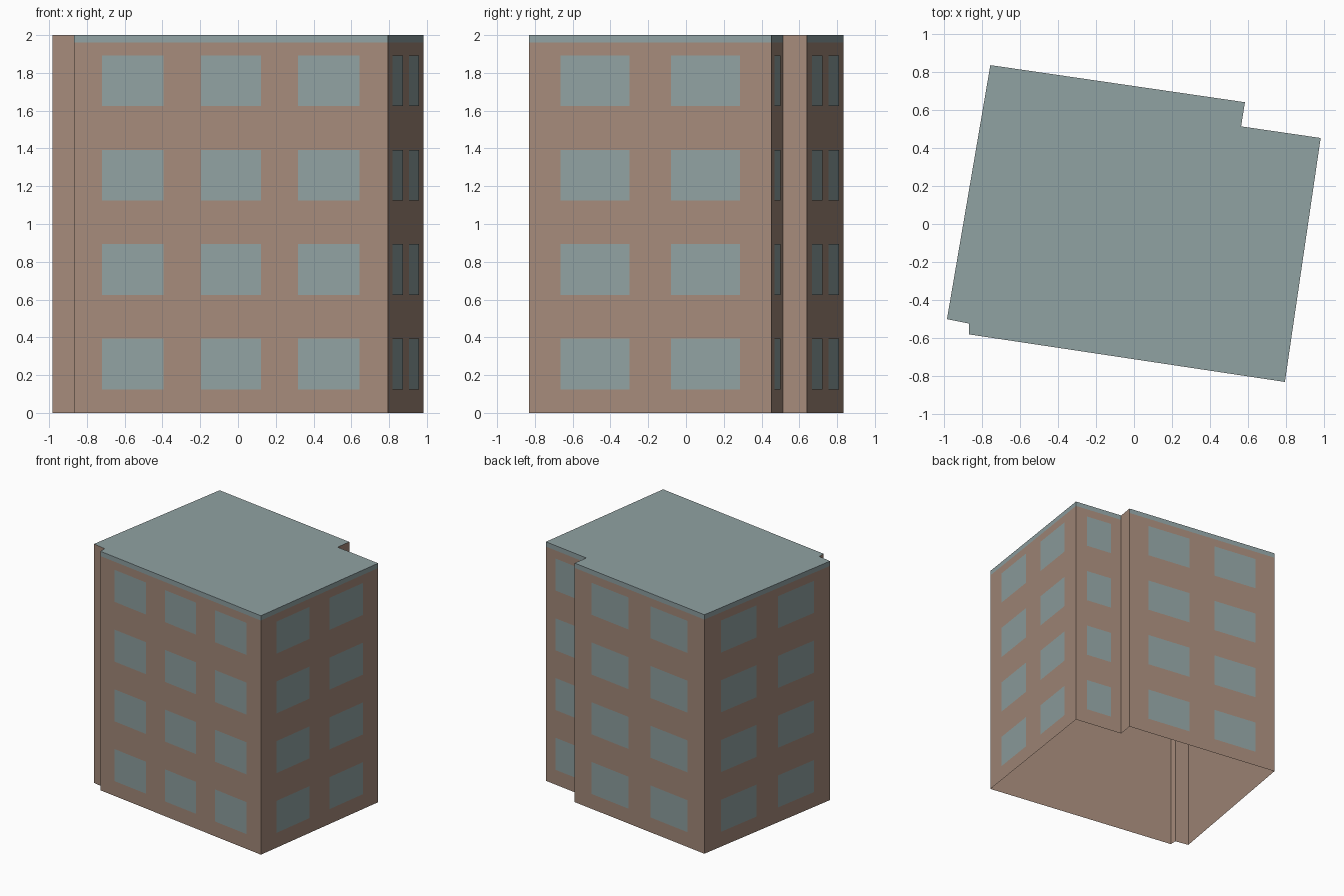
import bpy
import bmesh
from mathutils import Vector

cube = bpy.data.objects.get("Cube")
if cube:
    bpy.data.objects.remove(cube, do_unlink=True)


def make_material(name, rgb):
    mat = bpy.data.materials.new(name)
    mat.use_nodes = True
    mat.diffuse_color = (*rgb, 1)
    mat.node_tree.nodes["Principled BSDF"].inputs["Base Color"].default_value = (*rgb, 1)
    return mat


WALL = make_material("brown wall", (0.375, 0.255, 0.195))
ROOF = make_material("blue grey roof", (0.28, 0.36, 0.365))
GLASS = make_material("grey green glass", (0.28, 0.36, 0.36))

# Footprint, counter-clockwise
CORNERS = [Vector(p) for p in [(-0.983, -0.50), (-0.868, -0.523), (-0.868, -0.58), (0.793, -0.83),
                               (0.981, 0.452), (0.563, 0.513), (0.583, 0.64), (-0.755, 0.835)]]
TOP, BAND = 2.0, 1.96

# Wall index -> window spans as fractions along that wall
PAIR = [(0.13, 0.415), (0.585, 0.87)]
WINDOWS = {2: [(0.09, 0.286), (0.404, 0.596), (0.714, 0.91)],
           3: PAIR, 4: [(0.24, 0.77)], 6: PAIR, 7: PAIR}


def add_object(name, bm, materials):
    mesh = bpy.data.meshes.new(name)
    bm.to_mesh(mesh)
    bm.free()
    obj = bpy.data.objects.new(name, mesh)
    for mat in materials:
        mesh.materials.append(mat)
    bpy.context.collection.objects.link(obj)


# Building shell, open underneath, with a roof-coloured band on the main walls
bm = bmesh.new()
rings = [[bm.verts.new((*p, z)) for p in CORNERS] for z in (0, BAND, TOP)]
count = len(CORNERS)
for i in range(count):
    j = (i + 1) % count
    for low, high in zip(rings, rings[1:]):
        face = bm.faces.new((low[i], low[j], high[j], high[i]))
        face.material_index = int(high is rings[2] and i in WINDOWS)
bm.faces.new(rings[2]).material_index = 1
add_object("building_shell", bm, [WALL, ROOF])

# Flat window panes just proud of the wall, four storeys on each main wall
for wall, spans in WINDOWS.items():
    start, end = CORNERS[wall], CORNERS[(wall + 1) % count]
    along = (end - start).normalized()
    offset = Vector((along.y, -along.x)) * 0.0015
    bm = bmesh.new()
    for s, e in spans:
        a, b = start.lerp(end, s) + offset, start.lerp(end, e) + offset
        for storey in range(4):
            sill = 0.125 + storey * 0.5
            head = sill + 0.268
            pane = ((*a, sill), (*b, sill), (*b, head), (*a, head))
            bm.faces.new([bm.verts.new(co) for co in pane])
    add_object(f"windows_wall_{wall}", bm, [GLASS])
